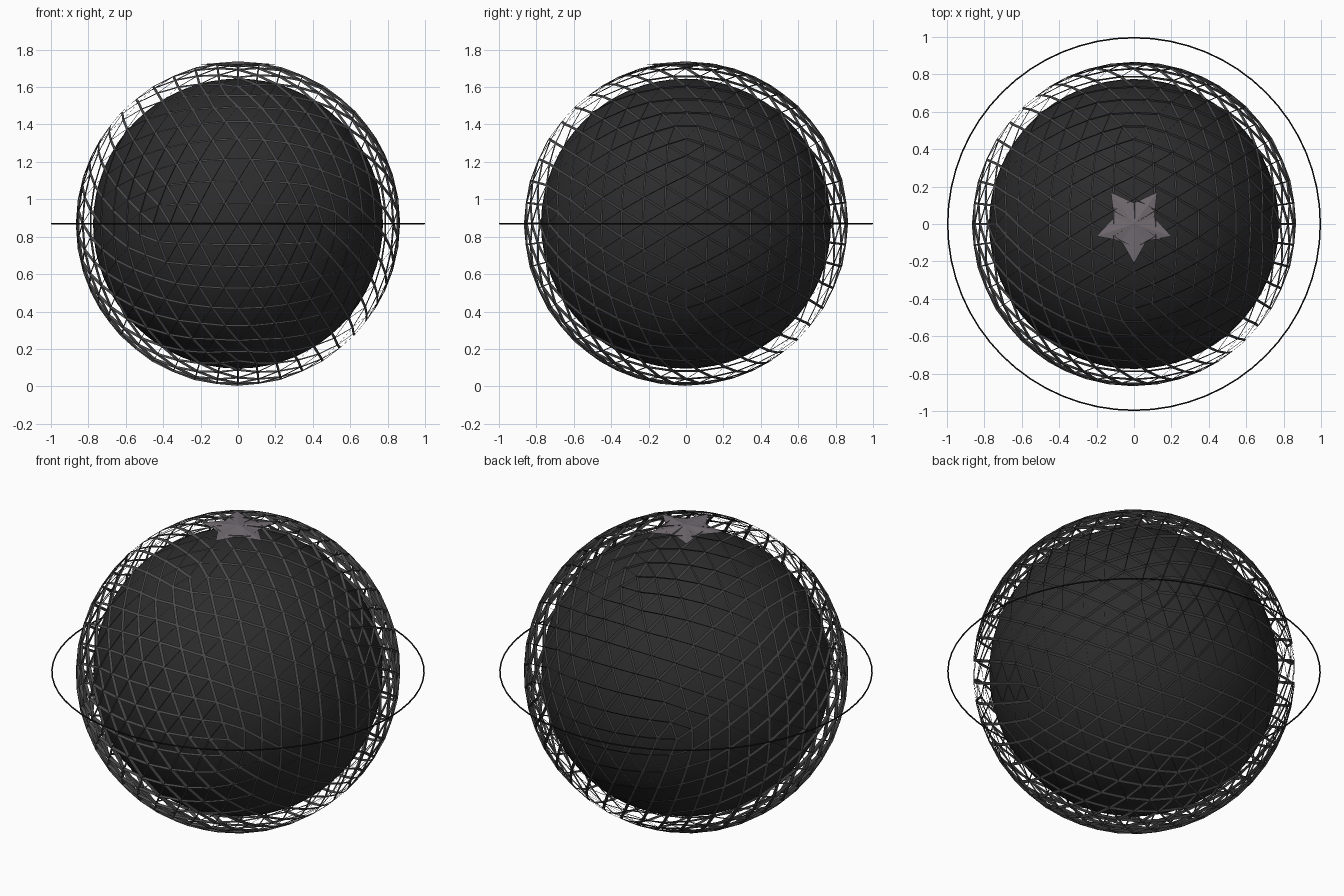
import bpy, bmesh, math
from mathutils import Matrix, Vector

if "Cube" in bpy.data.objects:
    bpy.data.objects.remove(bpy.data.objects["Cube"])

CENTRE = Vector((0, 0, 0.87))


def material(name, rgb):
    m = bpy.data.materials.new(name)
    m.diffuse_color = (*rgb, 1)
    m.use_nodes = True
    m.node_tree.nodes["Principled BSDF"].inputs["Base Color"].default_value = m.diffuse_color
    return m


def add_object(name, bm, mat, smooth=False):
    me = bpy.data.meshes.new(name)
    bm.to_mesh(me)
    bm.free()
    for p in me.polygons:
        p.use_smooth = smooth
    me.materials.append(mat)
    ob = bpy.data.objects.new(name, me)
    bpy.context.collection.objects.link(ob)
    return ob


core_black = material("core_black", (0.025, 0.025, 0.025))
wire_grey = material("wire_grey", (0.065, 0.065, 0.068))
ring_black = material("ring_black", (0.01, 0.01, 0.01))
star_grey = material("star_grey", (0.17, 0.15, 0.168))

# Solid core sphere
bm = bmesh.new()
bmesh.ops.create_uvsphere(bm, u_segments=64, v_segments=32, radius=0.775,
                          matrix=Matrix.Translation(CENTRE))
add_object("core_sphere", bm, core_black, True)

# Geodesic cage: every edge of an icosphere (edge midpoint at the top)
# becomes a thin ribbon swept along the (1, 1, 1) diagonal
tilt = math.atan(2) / 2
turn = Matrix.Rotation(math.pi / 2, 4, 'Z') @ Matrix.Rotation(-tilt, 4, 'Y')
geo = bmesh.new()
bmesh.ops.create_icosphere(geo, subdivisions=4, radius=0.862,
                           matrix=Matrix.Translation(CENTRE) @ turn)
half = Vector((0.005, 0.005, 0.005))
bm = bmesh.new()
pairs = {v: (bm.verts.new(v.co - half), bm.verts.new(v.co + half)) for v in geo.verts}
for e in geo.edges:
    (a0, a1), (b0, b1) = pairs[e.verts[0]], pairs[e.verts[1]]
    bm.faces.new((a0, b0, b1, a1))
geo.free()
add_object("wire_cage", bm, wire_grey)

# Thin ring around the equator
bpy.ops.mesh.primitive_torus_add(location=CENTRE, major_radius=0.996, minor_radius=0.004,
                                 major_segments=64, minor_segments=8)
ring = bpy.context.object
ring.name = "equator_ring"
ring.data.materials.append(ring_black)
bpy.ops.object.shade_smooth()

# Low five-pointed star on top, one tip towards the front
bm = bmesh.new()
rim = []
for i in range(10):
    r = 0.113 if i % 2 else 0.21
    a = -math.pi / 2 + i * math.pi / 5
    rim.append(bm.verts.new((r * math.cos(a), r * math.sin(a), 1.722)))
top = bm.verts.new((0, 0, 1.738))
base = bm.verts.new((0, 0, 1.705))
for i in range(10):
    j = (i + 1) % 10
    bm.faces.new((rim[i], rim[j], top))
    bm.faces.new((rim[j], rim[i], base))
add_object("top_star", bm, star_grey)
